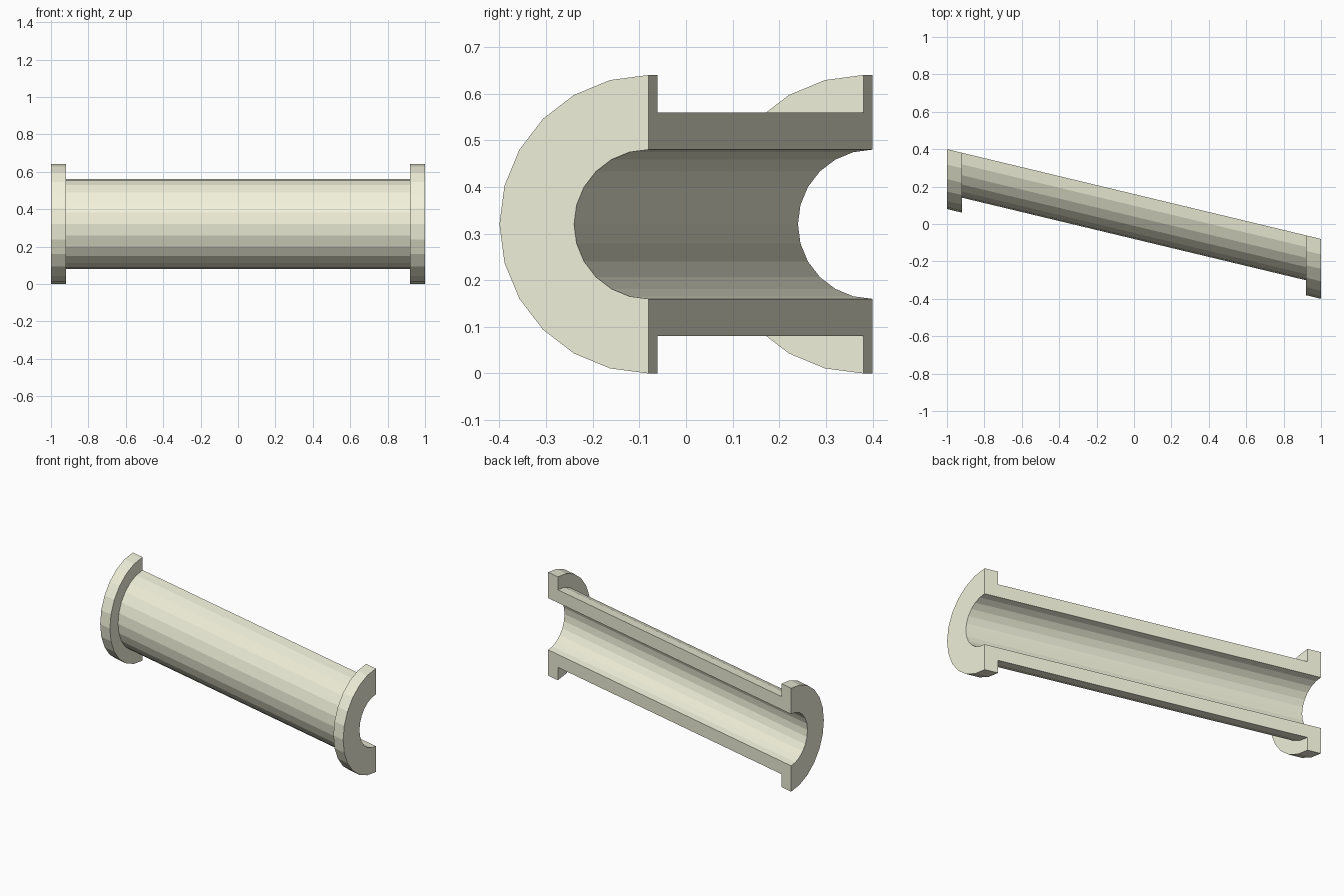
import bpy, bmesh, math

if "Cube" in bpy.data.objects:
    bpy.data.objects.remove(bpy.data.objects["Cube"])

CENTRE_Z = 0.32
SEGMENTS = 12

def cut_y(x):
    # the pipe runs skewed: y drifts along x while end faces stay square to x
    return 0.16 - 0.24 * x

# Lengthwise wall section (x, radius): bore, flanges and outer wall
profile = [(-1, 0.16), (1, 0.16), (1, 0.32), (0.92, 0.32),
           (0.92, 0.24), (-0.92, 0.24), (-0.92, 0.32), (-1, 0.32)]

# Sweep the section through half a turn on the front side
bm = bmesh.new()
rings = []
for i in range(SEGMENTS + 1):
    a = math.pi * i / SEGMENTS
    rings.append([bm.verts.new((x, cut_y(x) - r * math.sin(a),
                                CENTRE_Z + r * math.cos(a)))
                  for x, r in profile])
n = len(profile)
for r0, r1 in zip(rings, rings[1:]):
    for j in range(n):
        k = (j + 1) % n
        bm.faces.new((r0[j], r0[k], r1[k], r1[j]))

# Flat cut faces along the top and bottom walls
bm.faces.new(rings[0])
bm.faces.new(rings[-1][::-1])
bmesh.ops.recalc_face_normals(bm, faces=bm.faces[:])

mesh = bpy.data.meshes.new("half_pipe")
bm.to_mesh(mesh)
bm.free()
pipe = bpy.data.objects.new("flanged_half_pipe", mesh)
bpy.context.collection.objects.link(pipe)

# Pale cream finish
mat = bpy.data.materials.new("cream")
mat.diffuse_color = (0.87, 0.87, 0.70, 1)
mat.use_nodes = True
mat.node_tree.nodes["Principled BSDF"].inputs["Base Color"].default_value = mat.diffuse_color
mesh.materials.append(mat)
